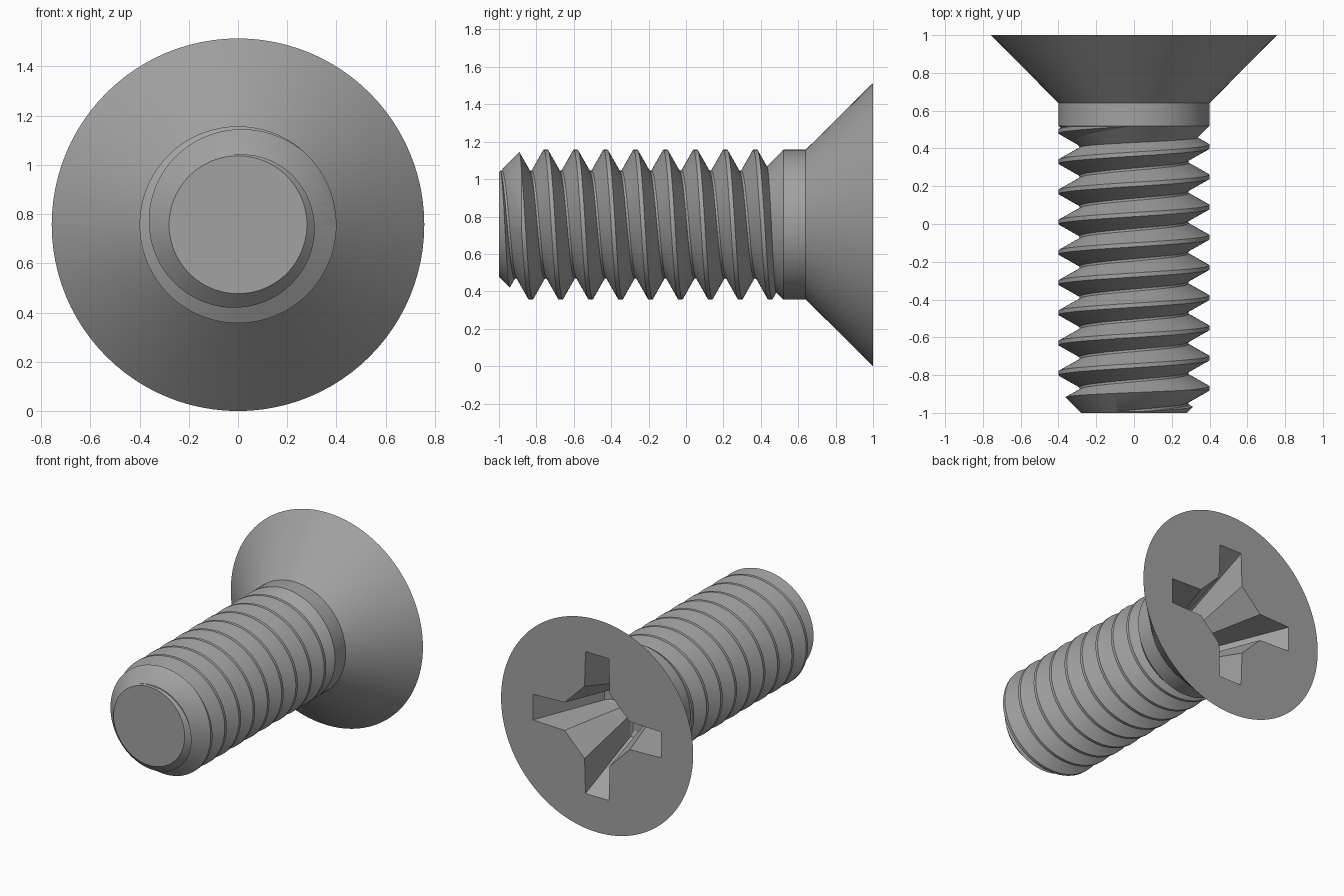
import bpy, bmesh, math

cube = bpy.data.objects.get("Cube")
if cube:
    bpy.data.objects.remove(cube)

AXIS_Z = 0.757
SEG = 96

steel = bpy.data.materials.new("steel_grey")
steel.use_nodes = True
GREY = (0.36, 0.36, 0.36, 1)
steel.diffuse_color = GREY
steel.node_tree.nodes["Principled BSDF"].inputs["Base Color"].default_value = GREY


def loft(name, rings, close=True):
    """Skin a list of equal-length closed rings and cap both ends."""
    bm = bmesh.new()
    rows = [[bm.verts.new(p) for p in ring] for ring in rings]
    n = len(rows[0])
    for a, b in zip(rows, rows[1:]):
        for i in range(n):
            j = (i + 1) % n
            bm.faces.new((a[i], a[j], b[j], b[i]))
    bm.faces.new(rows[0])
    bm.faces.new(rows[-1])
    bmesh.ops.recalc_face_normals(bm, faces=bm.faces)
    return finish(name, bm)


def finish(name, bm):
    mesh = bpy.data.meshes.new(name)
    bm.to_mesh(mesh)
    bm.free()
    mesh.materials.append(steel)
    obj = bpy.data.objects.new(name, mesh)
    bpy.context.collection.objects.link(obj)
    return obj


def polar(r, phi, y):
    return (r * math.sin(phi), y, AXIS_Z + r * math.cos(phi))


def lathe(name, profile):
    return loft(name, [[polar(r, math.tau * i / SEG, y) for i in range(SEG)]
                       for r, y in profile])


def apply_boolean(obj, cutter, operation):
    mod = obj.modifiers.new("cut", 'BOOLEAN')
    mod.operation = operation
    mod.solver = 'EXACT'
    mod.object = cutter
    bpy.context.view_layer.objects.active = obj
    bpy.ops.object.modifier_apply(modifier=mod.name)
    bpy.data.objects.remove(cutter)


def smooth(obj, degrees):
    bpy.ops.object.select_all(action='DESELECT')
    obj.select_set(True)
    bpy.context.view_layer.objects.active = obj
    bpy.ops.object.shade_smooth_by_angle(angle=math.radians(degrees))


# Countersunk head, plain shank and thread run-out
head = lathe("head_and_shank", [(0.25, 0.37), (0.40, 0.52), (0.40, 0.64), (0.757, 1.0)])


# Cross recess, a tapered star that closes to a blunt point
def cross_ring(tip, half, inner, y):
    ring = []
    for k in range(4):
        c, s = math.cos(k * math.pi / 2), math.sin(k * math.pi / 2)
        for u, v in ((inner, -half), (tip, -half * 0.92), (tip, half * 0.92), (inner, half)):
            ring.append((u * c - v * s, y, AXIS_Z + u * s + v * c))
    return ring


recess = loft("recess_cutter", [
    cross_ring(0.51, 0.10, 0.26, 1.01),
    cross_ring(0.27, 0.07, 0.12, 0.53),
    cross_ring(0.02, 0.01, 0.015, 0.43),
])
apply_boolean(head, recess, 'DIFFERENCE')
smooth(head, 25)

# Helical thread: profile points as (radius, offset along the pitch)
PITCH, CREST_Y = 0.16, 0.05
ROOT, CREST = 0.288, 0.40
TOOTH = [(ROOT, -0.074), (CREST, -0.011), (CREST, 0.011), (ROOT, 0.074)]

bm = bmesh.new()
columns = []
for i in range(SEG + 1):
    phi = math.tau * i / SEG
    columns.append([bm.verts.new(polar(r, phi, CREST_Y + PITCH * (k + i / SEG) + dy))
                    for k in range(-9, 6) for r, dy in TOOTH])
for a, b in zip(columns, columns[1:]):
    for j in range(len(a) - 1):
        bm.faces.new((a[j], b[j], b[j + 1], a[j + 1]))
bmesh.ops.remove_doubles(bm, verts=bm.verts, dist=0.0002)
bmesh.ops.holes_fill(bm, edges=[e for e in bm.edges if e.is_boundary], sides=0)
bmesh.ops.triangulate(bm, faces=[f for f in bm.faces if len(f.verts) > 4])
bmesh.ops.recalc_face_normals(bm, faces=bm.faces)
thread = finish("threaded_shaft", bm)

# Chamfered flat tip
envelope = lathe("tip_envelope", [(0.28, -1.0), (0.50, -0.78), (0.50, 0.515)])
apply_boolean(thread, envelope, 'INTERSECT')
smooth(thread, 25)
